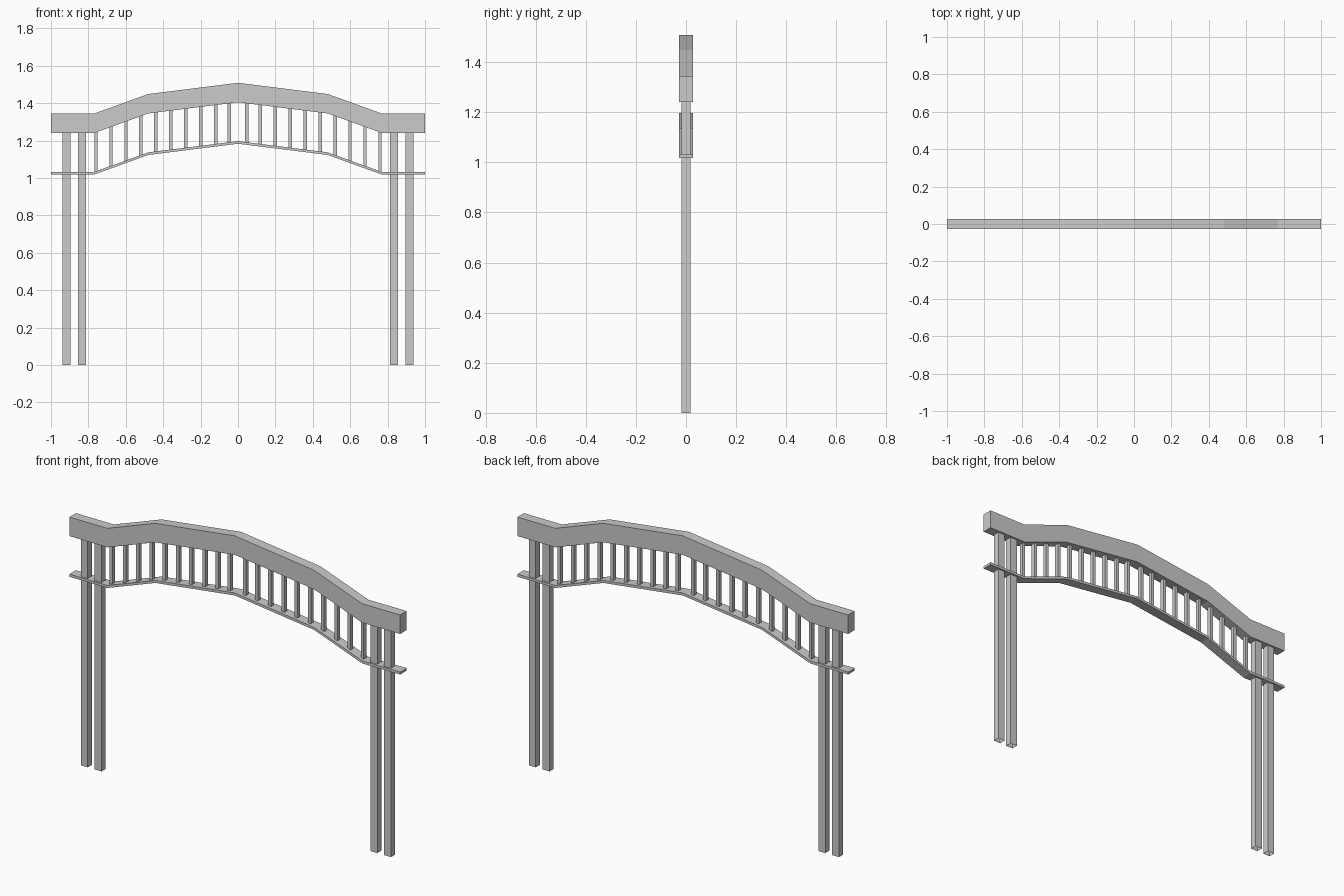
import bpy, bmesh

if "Cube" in bpy.data.objects:
    bpy.data.objects.remove(bpy.data.objects["Cube"])

# Half outline of the arch: x and height of the upper beam's underside
ARCH = [(0.0, 1.405), (0.48, 1.345), (0.77, 1.24), (1.0, 1.24)]
FULL = [(-x, z) for x, z in reversed(ARCH[1:])] + ARCH


def make_object(name, bm):
    bmesh.ops.recalc_face_normals(bm, faces=bm.faces)
    mesh = bpy.data.meshes.new(name)
    bm.to_mesh(mesh)
    bm.free()
    obj = bpy.data.objects.new(name, mesh)
    bpy.context.collection.objects.link(obj)
    return obj


def arched_bar(name, drop, thick, half_y):
    """Rectangular section carried along the arch line."""
    bm = bmesh.new()
    rings = []
    for x, z in FULL:
        lo = z - drop
        rings.append([bm.verts.new(p) for p in (
            (x, -half_y, lo), (x, half_y, lo),
            (x, half_y, lo + thick), (x, -half_y, lo + thick))])
    for a, b in zip(rings, rings[1:]):
        for i in range(4):
            j = (i + 1) % 4
            bm.faces.new((a[i], a[j], b[j], b[i]))
    bm.faces.new(rings[0])
    bm.faces.new(rings[-1])
    return make_object(name, bm)


def open_post(name, x, half_x, half_y, z0, z1):
    """Upright square tube side walls, open at both ends.
    z0 and z1 give the heights at the left and right edges."""
    bm = bmesh.new()
    corners = [(-1, -1), (1, -1), (1, 1), (-1, 1)]
    low = [bm.verts.new((x + sx * half_x, sy * half_y, z0[sx > 0])) for sx, sy in corners]
    top = [bm.verts.new((x + sx * half_x, sy * half_y, z1[sx > 0])) for sx, sy in corners]
    for i in range(4):
        j = (i + 1) % 4
        bm.faces.new((low[i], low[j], top[j], top[i]))
    return make_object(name, bm)


def arch_z(x):
    x = abs(x)
    for (xa, za), (xb, zb) in zip(ARCH, ARCH[1:]):
        if x <= xb:
            return za + (zb - za) * (x - xa) / (xb - xa)
    return ARCH[-1][1]


# Upper beam and thin lower rail
arched_bar("upper_beam", 0.0, 0.104, 0.028)
arched_bar("lower_rail", 0.222, 0.014, 0.028)

for side, s in (("left", -1), ("right", 1)):
    # Paired posts
    for label, x in (("inner", 0.834), ("outer", 0.917)):
        open_post(f"{side}_{label}_post", s * x, 0.021, 0.018, (0, 0), (1.24, 1.24))
    # Balusters between rail and beam
    for i in range(10):
        x = s * (0.046 if i == 0 else 0.039 + 0.08 * i)
        h = 0.009
        tops = (arch_z(x - h), arch_z(x + h))
        lows = tuple(z - 0.208 for z in tops)
        open_post(f"{side}_baluster_{i + 1}", x, h, 0.011, lows, tops)
